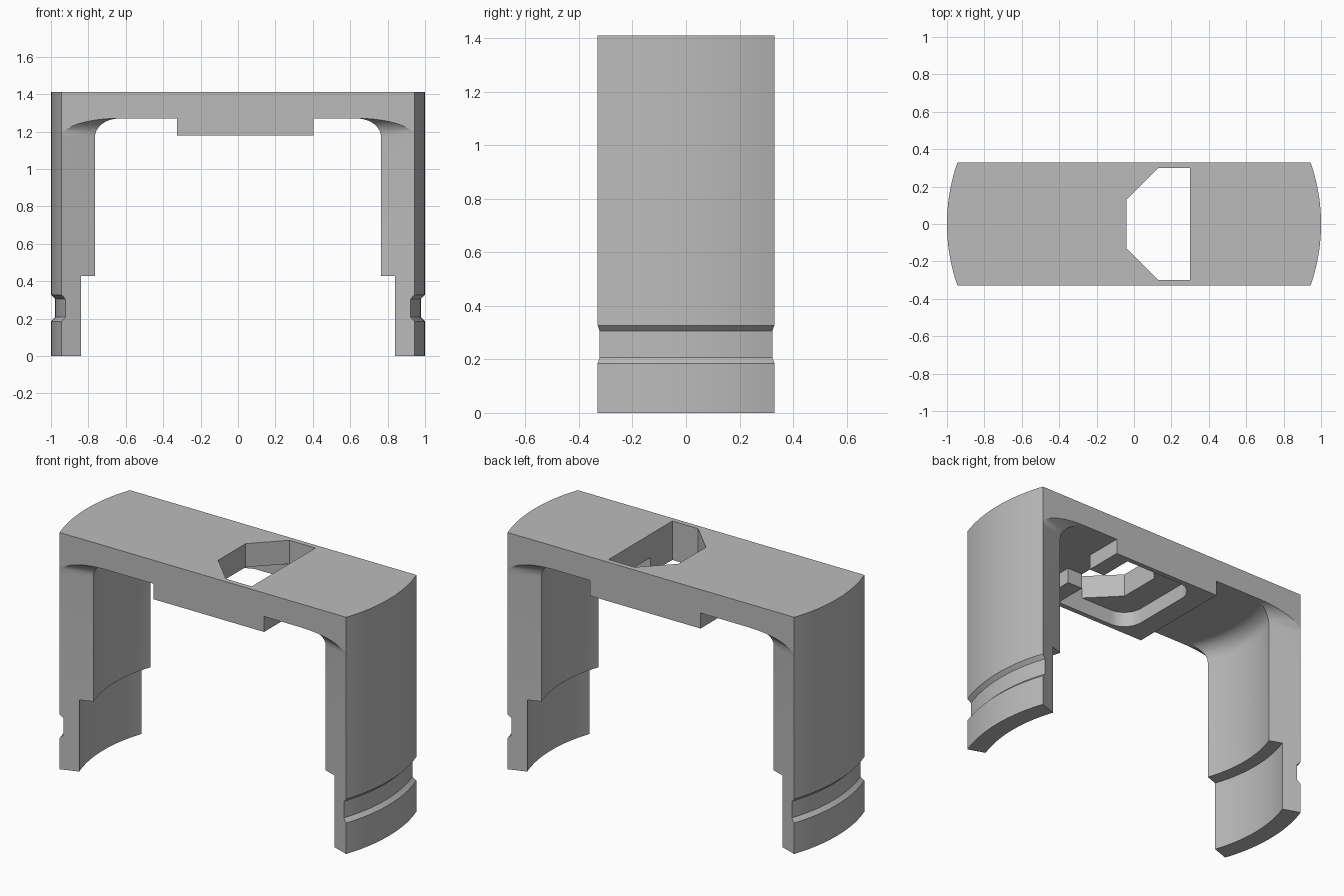
import bpy, bmesh
from math import sin, cos, asin, pi, radians

if "Cube" in bpy.data.objects:
    bpy.data.objects.remove(bpy.data.objects["Cube"])

HALF = 0.33            # half depth of the bar
ANG = asin(HALF)       # half angle of each leg
UNDER, TOP = 1.27, 1.41
SEG = 24

grey = bpy.data.materials.new("plain_grey")
grey.use_nodes = True
COLOUR = (0.5, 0.5, 0.5, 1)
grey.diffuse_color = COLOUR
grey.node_tree.nodes["Principled BSDF"].inputs["Base Color"].default_value = COLOUR


def arc(r, a0, a1, cx=0, cy=0, n=SEG):
    return [(cx + r * cos(a0 + (a1 - a0) * i / n), cy + r * sin(a0 + (a1 - a0) * i / n))
            for i in range(n + 1)]


def finish(name, bm):
    bmesh.ops.remove_doubles(bm, verts=bm.verts, dist=1e-5)
    bmesh.ops.recalc_face_normals(bm, faces=bm.faces)
    mesh = bpy.data.meshes.new(name)
    bm.to_mesh(mesh)
    bm.free()
    obj = bpy.data.objects.new(name, mesh)
    bpy.context.collection.objects.link(obj)
    mesh.materials.append(grey)
    return obj


def loft(name, rings):
    """Join closed rings of 3D points and cap both ends."""
    bm = bmesh.new()
    rows = [[bm.verts.new(p) for p in ring] for ring in rings]
    n = len(rows[0])
    for a, b in zip(rows, rows[1:]):
        for i in range(n):
            j = (i + 1) % n
            bm.faces.new((a[i], a[j], b[j], b[i]))
    bm.faces.new(rows[0])
    bm.faces.new(rows[-1])
    return finish(name, bm)


def prism(name, outline, z0, z1):
    return loft(name, [[(x, y, z) for x, y in outline] for z in (z0, z1)])


def smooth(obj):
    bpy.ops.object.select_all(action='DESELECT')
    obj.select_set(True)
    bpy.context.view_layer.objects.active = obj
    bpy.ops.object.shade_smooth_by_angle(angle=radians(25))


# Top bar with its through hole
top_bar = prism("top_bar", arc(1, -ANG, ANG) + arc(1, pi - ANG, pi + ANG), UNDER, TOP)
cutter = prism("hole_cutter", [(-.04, -.13), (.13, -.3), (.3, -.3),
                               (.3, .3), (.13, .3), (-.04, .13)], 1.2, 1.5)
cutter.hide_render = True
cut = top_bar.modifiers.new("hole", 'BOOLEAN')
cut.object = cutter
cut.operation = 'DIFFERENCE'
cut.solver = 'EXACT'
bpy.context.view_layer.objects.active = top_bar
bpy.ops.object.modifier_apply(modifier="hole")
bpy.data.objects.remove(cutter)
smooth(top_bar)

# Raised rim under the bar, open through a notch at one end
X0, X1, IN0, IN1, NOTCH, WALL, R = -.327, .403, -.2, .3, .095, .3, .12
rim = [(X1, NOTCH), (X1, HALF), (X0, HALF), (X0, -HALF), (X1, -HALF), (X1, -NOTCH),
       (IN1, -NOTCH), (IN1, -WALL)]
rim += arc(R, 1.5 * pi, pi, IN0 + R, R - WALL, 8)
rim += arc(R, pi, .5 * pi, IN0 + R, WALL - R, 8)
rim += [(IN1, WALL), (IN1, NOTCH)]
smooth(prism("underside_rim", rim, 1.178, UNDER))


# Legs: curved wedges with an outer groove, an inner step and a flared top fillet
def section(side, outer, inner, flare, z):
    corner = min(ANG + asin(flare / inner), asin(HALF / inner))
    r = min(outer, (HALF - flare * cos(ANG)) / sin(ANG))
    ax = r * cos(ANG) - flare * sin(ANG)
    ay = r * sin(ANG) + flare * cos(ANG)
    pts = arc(outer, -ANG, ANG) + [(ax, ay)] + arc(inner, corner, -corner) + [(ax, -ay)]
    return [(side * x, y, z) for x, y in pts]


FILLET, STEPS = 0.1, 10
layers = [(1, .89, 0, 0), (1, .89, 0, .185), (.978, .89, 0, .207), (.978, .89, 0, .305),
          (1, .89, 0, .327), (1, .89, 0, .427), (1, .81, 0, .427)]
for i in range(STEPS + 1):
    t = .5 * pi * i / STEPS
    d = FILLET * (1 - cos(t))
    layers.append((1, .81 - d, d, UNDER - FILLET * (1 - sin(t))))

for label, side in (("left_leg", 1), ("right_leg", -1)):
    smooth(loft(label, [section(side, *layer) for layer in layers]))
